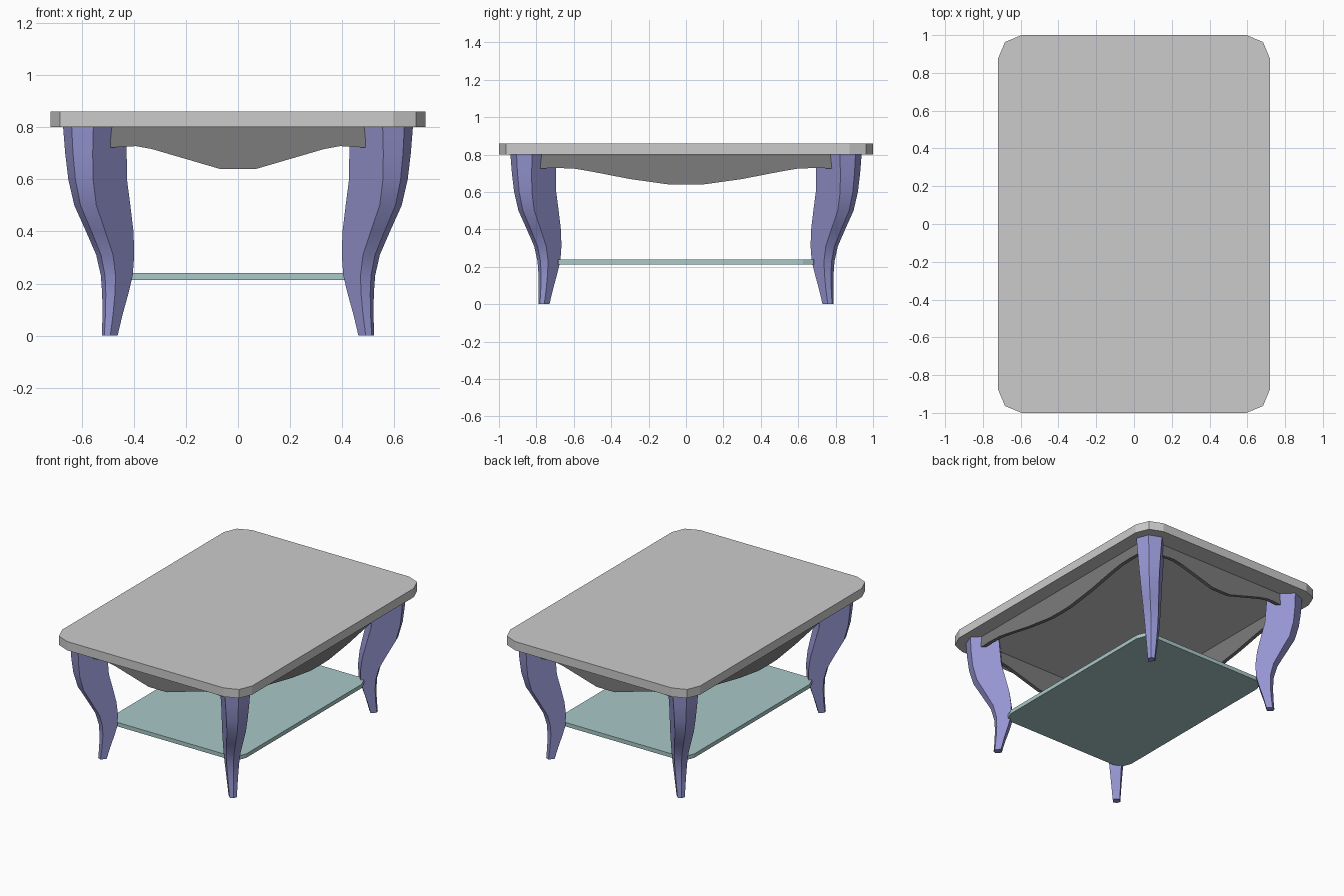
import bpy, bmesh, math

if "Cube" in bpy.data.objects:
    bpy.data.objects.remove(bpy.data.objects["Cube"])


def material(name, rgb):
    m = bpy.data.materials.new(name)
    m.diffuse_color = (*rgb, 1)
    m.use_nodes = True
    m.node_tree.nodes["Principled BSDF"].inputs["Base Color"].default_value = m.diffuse_color
    return m


BLUE = material("blue", (0.30, 0.30, 0.64))
TEAL = material("teal", (0.40, 0.58, 0.58))
DARK = material("dark", (0.20, 0.20, 0.20))


def loft(name, rings, mat=None):
    """Skin a stack of equal-length point rings into a closed solid."""
    bm = bmesh.new()
    loops = [[bm.verts.new(p) for p in ring] for ring in rings]
    n = len(loops[0])
    for a, b in zip(loops, loops[1:]):
        for i in range(n):
            j = (i + 1) % n
            bm.faces.new((a[i], a[j], b[j], b[i]))
    bm.faces.new(loops[0])
    bm.faces.new(loops[-1])
    bmesh.ops.recalc_face_normals(bm, faces=bm.faces)
    me = bpy.data.meshes.new(name)
    bm.to_mesh(me)
    bm.free()
    ob = bpy.data.objects.new(name, me)
    bpy.context.collection.objects.link(ob)
    if mat:
        me.materials.append(mat)
    return ob


def rounded_slab(name, hx, hy, r, z0, z1, mat=None):
    pts = []
    for k, (sx, sy) in enumerate(((1, 1), (-1, 1), (-1, -1), (1, -1))):
        for s in range(3):
            a = math.radians(90 * k + 45 * s)
            pts.append((sx * (hx - r) + r * math.cos(a), sy * (hy - r) + r * math.sin(a)))
    return loft(name, [[(x, y, z) for x, y in pts] for z in (z0, z1)], mat)


# Top and lower shelf
rounded_slab("table_top", 0.72, 1.0, 0.125, 0.80, 0.86)
rounded_slab("lower_shelf", 0.50, 0.705, 0.08, 0.213, 0.24, TEAL)

# Cabriole legs: height, outermost x, innermost x
LEG = [(0, .522, .462), (.08, .520, .443), (.16, .521, .421), (.23, .526, .404),
       (.31, .544, .398), (.40, .583, .401), (.50, .628, .413), (.60, .651, .426),
       (.70, .663, .427), (.80, .671, .427)]
for sy, end in ((-1, "front"), (1, "back")):
    for sx, side in ((-1, "left"), (1, "right")):
        rings = []
        for z, xo, xi in LEG:
            h = 0.016 + 0.0525 * z
            o, i, p = xo - h, xi + h, 0.43 * h
            ring = [(i - h, i + h), (o - h, o + h), (o + p, o + p), (o + h, o - h), (i + h, i - h)]
            rings.append([(sx * x, sy * (y + 0.268), z) for x, y in ring])
        leg = loft(f"{end}_{side}_leg", rings, BLUE)
        bpy.ops.object.select_all(action='DESELECT')
        leg.select_set(True)
        bpy.context.view_layer.objects.active = leg
        bpy.ops.object.shade_smooth_by_angle(angle=math.radians(30))

# Scalloped aprons: distance from middle, lower edge height
FRONT = [(.07, .64), (.20, .678), (.33, .716), (.39, .727), (.43, .726), (.49, .721)]
SIDE = [(.10, .641), (.30, .669), (.50, .708), (.60, .725), (.70, .728), (.79, .725)]


def apron(name, half, offset, along_x):
    low = [(-u, z) for u, z in reversed(half)] + [(0, .639)] + half
    prof = [(-half[-1][0], .80)] + low + [(half[-1][0], .80)]
    inner = offset - math.copysign(0.025, offset)
    rings = [[(u, d, z) if along_x else (d, u, z) for u, z in prof] for d in (inner, offset)]
    loft(name, rings, DARK)


for s, a, b in ((-1, "front", "left"), (1, "back", "right")):
    apron(a + "_apron", FRONT, s * 0.868, True)
    apron(b + "_apron", SIDE, s * 0.62, False)
